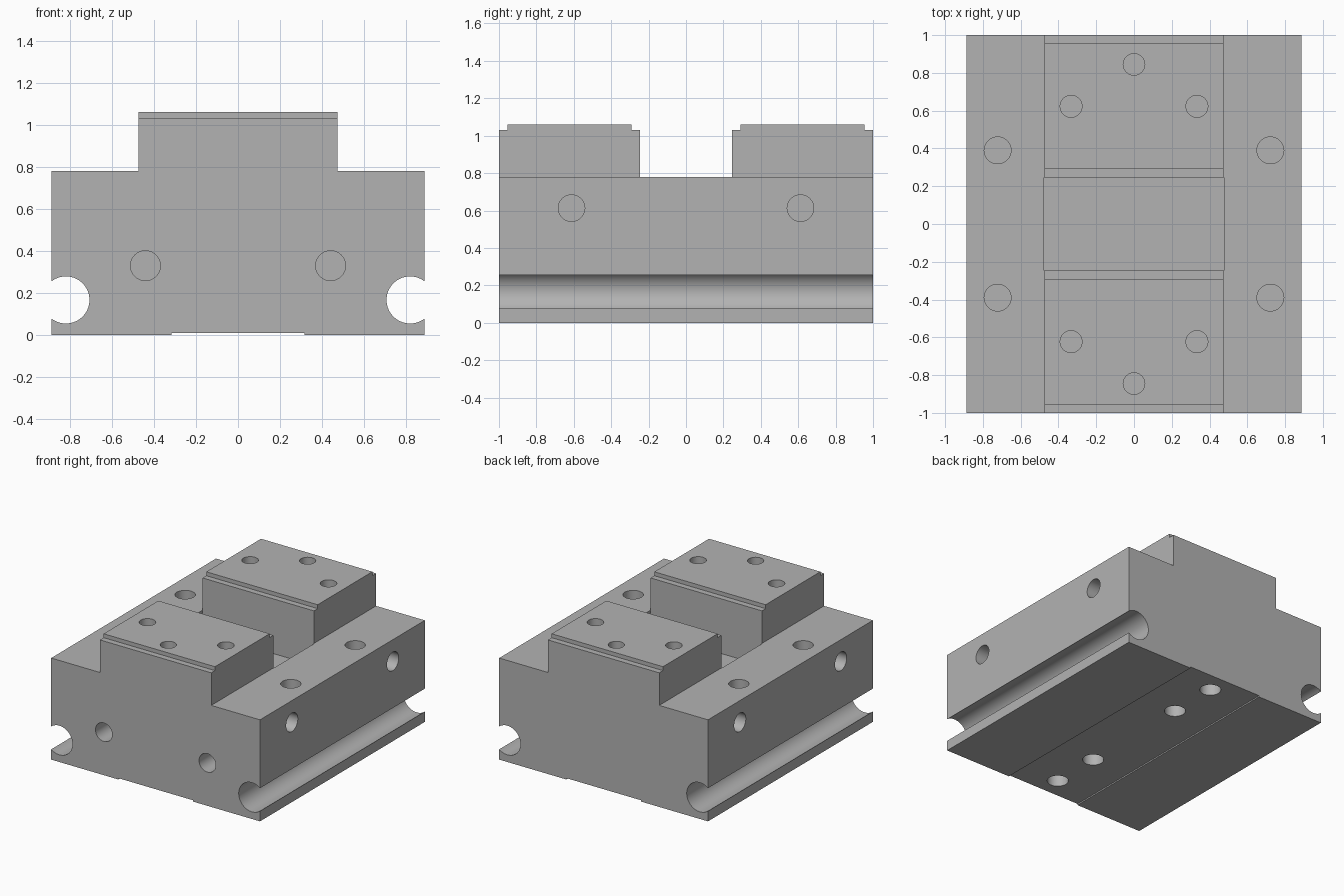
import bpy, bmesh
from math import pi, cos, sin, acos
from mathutils import Matrix, Vector

cube = bpy.data.objects.get("Cube")
if cube:
    bpy.data.objects.remove(cube, do_unlink=True)

steel = bpy.data.materials.new("plain_grey")
steel.use_nodes = True
grey = (0.45, 0.45, 0.45, 1)
steel.diffuse_color = grey
steel.node_tree.nodes["Principled BSDF"].inputs["Base Color"].default_value = grey


def prism(bm, points, push):
    """Extrude a closed outline along a vector."""
    face = bm.faces.new([bm.verts.new(p) for p in points])
    new = bmesh.ops.extrude_face_region(bm, geom=[face])["geom"]
    bmesh.ops.translate(bm, verts=[v for v in new if isinstance(v, bmesh.types.BMVert)], vec=push)


def drill(bm, mouth, inward, radius, depth):
    """Blind round hole that starts just outside the surface."""
    inward = Vector(inward)
    clear = 0.03
    centre = Vector(mouth) + inward * (depth - clear) / 2
    turn = inward.to_track_quat('Z', 'Y').to_matrix().to_4x4()
    bmesh.ops.create_cone(bm, cap_ends=True, segments=40, radius1=radius, radius2=radius,
                          depth=depth + clear, matrix=Matrix.Translation(centre) @ turn)


def make_object(name, bm):
    bmesh.ops.recalc_face_normals(bm, faces=bm.faces[:])
    mesh = bpy.data.meshes.new(name)
    bm.to_mesh(mesh)
    bm.free()
    mesh.materials.append(steel)
    obj = bpy.data.objects.new(name, mesh)
    bpy.context.collection.objects.link(obj)
    return obj


# Body cross-section: half outline with round side groove, then mirrored
W, SHOULDER, TOP, RAISED = 0.887, 0.78, 1.06, 0.473
GX, GZ, GR = 0.818, 0.167, 0.112
opening = acos((W - GX) / GR)
steps = 36
angles = [-opening - (2 * pi - 2 * opening) * i / steps for i in range(steps + 1)]
half = [(0.317, 0.01), (0.317, 0), (W, 0)]
half += [(W if i in (0, steps) else GX + GR * cos(a), GZ + GR * sin(a)) for i, a in enumerate(angles)]
half += [(W, SHOULDER), (RAISED, SHOULDER), (RAISED, TOP)]
outline = half + [(-x, z) for x, z in reversed(half)]
bm = bmesh.new()
prism(bm, [(x, -1, z) for x, z in outline], (0, 2, 0))
body = make_object("block_body", bm)

# Cutter: central pocket with stepped rims
bm = bmesh.new()
side = [(0.246, 0.61), (0.246, 1.03), (0.291, 1.03), (0.291, 1.2)]
pocket = side + [(-y, z) for y, z in reversed(side)]
prism(bm, [(-0.476, y, z) for y, z in pocket], (0.952, 0, 0))

for s in (-1, 1):
    # End rebates on the raised pads
    rebate = [(0.955, 1.03), (1.1, 1.03), (1.1, 1.2), (0.955, 1.2)]
    prism(bm, [(-0.6, s * y, z) for y, z in rebate], (1.2, 0, 0))
    # Centre pad holes, underside holes and front holes
    drill(bm, (0, s * 0.845, TOP), (0, 0, -1), 0.057, 0.3)
    for y in (0.45, 0.84):
        drill(bm, (0, s * y, 0.01), (0, 0, 1), 0.075, 0.3)
    drill(bm, (s * 0.44, -1, 0.33), (0, 1, 0), 0.071, 0.35)
    # Pad corner holes, shoulder holes and side holes
    for t in (-1, 1):
        drill(bm, (s * 0.333, t * 0.623, TOP), (0, 0, -1), 0.058, 0.3)
        drill(bm, (s * 0.722, t * 0.39, SHOULDER), (0, 0, -1), 0.071, 0.3)
        drill(bm, (s * W, t * 0.612, 0.613), (-s, 0, 0), 0.071, 0.3)
cutter = make_object("pocket_and_hole_cutter", bm)
cutter.hide_render = True

# Cut the body, then discard the cutter
cut = body.modifiers.new("machining", 'BOOLEAN')
cut.operation, cut.solver, cut.object = 'DIFFERENCE', 'EXACT', cutter
bpy.ops.object.select_all(action='DESELECT')
body.select_set(True)
bpy.context.view_layer.objects.active = body
bpy.ops.object.modifier_apply(modifier=cut.name)
bpy.data.objects.remove(cutter, do_unlink=True)
bpy.ops.object.shade_smooth_by_angle(angle=0.6)
